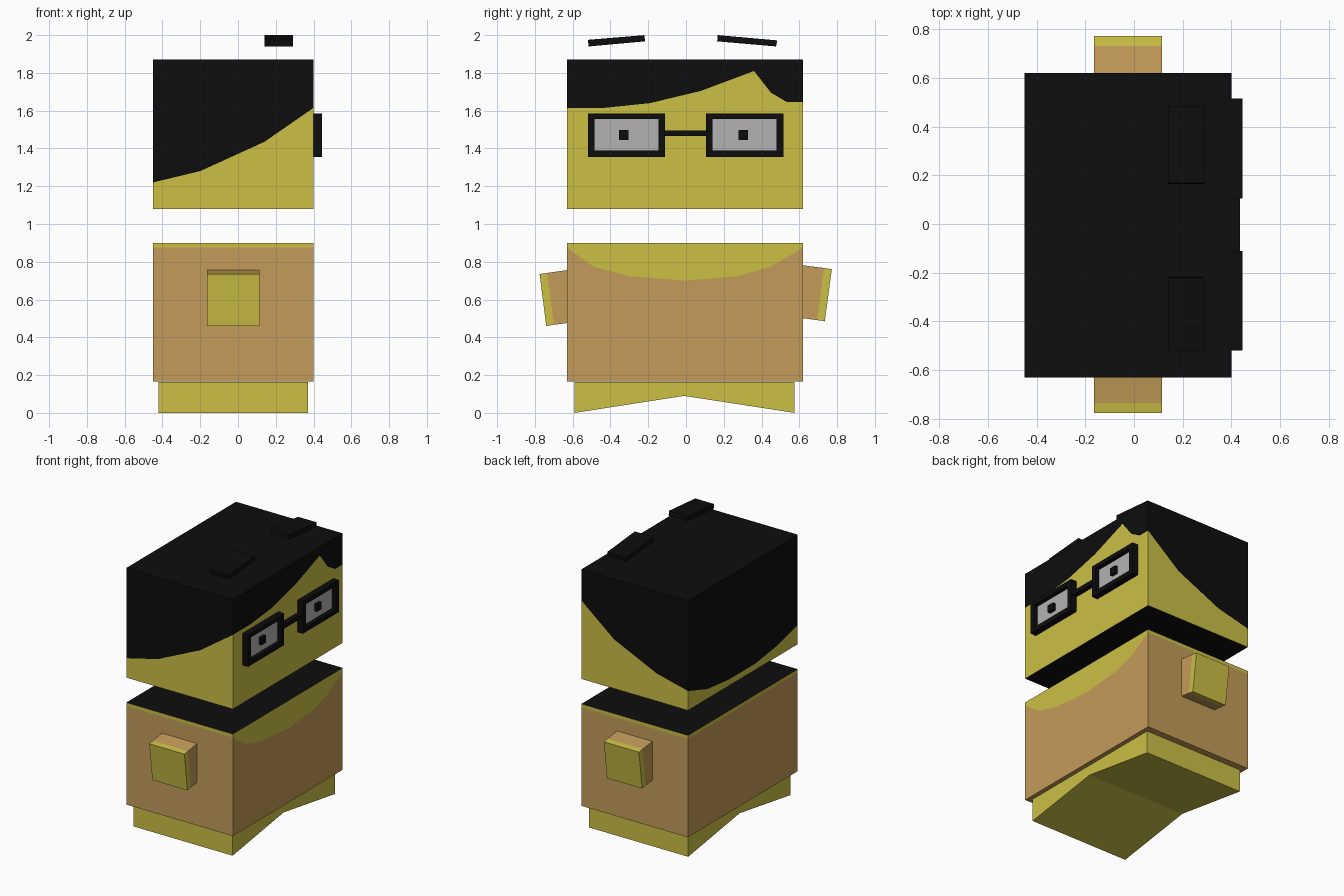
import bpy, bmesh

if "Cube" in bpy.data.objects:
    bpy.data.objects.remove(bpy.data.objects["Cube"])


def material(name, r, g, b):
    m = bpy.data.materials.new(name)
    m.diffuse_color = (r, g, b, 1)
    m.use_nodes = True
    m.node_tree.nodes["Principled BSDF"].inputs["Base Color"].default_value = m.diffuse_color
    return m


SKIN = material("yellow_skin", 0.60, 0.53, 0.06)
SHIRT = material("tan_cloth", 0.55, 0.33, 0.10)
BLACK = material("black", 0.004, 0.004, 0.004)
LENS = material("lens_grey", 0.45, 0.45, 0.45)


def finish(name, bm, mats):
    bmesh.ops.recalc_face_normals(bm, faces=bm.faces[:])
    me = bpy.data.meshes.new(name)
    bm.to_mesh(me)
    bm.free()
    for m in mats:
        me.materials.append(m)
    ob = bpy.data.objects.new(name, me)
    bpy.context.collection.objects.link(ob)
    return ob


def loft(name, rings, mats, band_mats, cap_mats):
    """Join closed rings with quads; cap_mats None closes the loop into a tube."""
    bm = bmesh.new()
    vs = [[bm.verts.new(p) for p in r] for r in rings]
    n = len(rings[0])
    pairs = list(zip(vs, vs[1:]))
    if cap_mats is None:
        pairs.append((vs[-1], vs[0]))
    for (a, b), mi in zip(pairs, band_mats):
        for i in range(n):
            j = (i + 1) % n
            bm.faces.new((a[i], a[j], b[j], b[i])).material_index = mi
    if cap_mats is not None:
        for r, mi in zip((vs[0], vs[-1]), cap_mats):
            bm.faces.new(r).material_index = mi
    return finish(name, bm, mats)


def two_tone_block(name, line, z0, z1, mats, caps):
    """Block whose walls change colour along a line running round it."""
    rings = [[(x, y, z0) for x, y, z in line], line,
             [(x, y, z1) for x, y, z in line]]
    return loft(name, rings, mats, (0, 1), caps)


def prism(name, x0, x1, profile, mat):
    """Extrude a (y, z) profile along x."""
    rings = [[(x, y, z) for y, z in profile] for x in (x0, x1)]
    return loft(name, rings, [mat], (0,), (0, 0))


def rect(y0, y1, z0, z1):
    return [(y0, z0), (y1, z0), (y1, z1), (y0, z1)]


XB, XF, YL, YR = -0.45, 0.40, -0.63, 0.62

# Head: hairline round the four walls
side = [(-0.2, 1.28), (0.14, 1.435)]
hairline = [(XB, YL, 1.22)]
hairline += [(x, YL, z) for x, z in side]
hairline += [(XF, y, z) for y, z in (
    (YL, 1.615), (-0.43, 1.615), (-0.19, 1.64), (0.08, 1.705),
    (0.36, 1.81), (0.45, 1.695), (0.535, 1.645), (YR, 1.645))]
hairline += [(x, YR, z) for x, z in reversed(side)]
hairline += [(XB, y, z) for y, z in (
    (YR, 1.22), (0.4, 1.15), (0.15, 1.125), (-0.15, 1.125), (-0.4, 1.16))]
two_tone_block("head", hairline, 1.08, 1.87, [SKIN, BLACK], (1, 1))

# Body: scooped neckline on the face side
neckline = [(XB, YL, 0.875)]
neckline += [(XF, y, z) for y, z in (
    (YL, 0.875), (-0.49, 0.775), (-0.31, 0.725), (0.0, 0.70),
    (0.28, 0.725), (0.45, 0.775), (YR, 0.875))]
neckline += [(XB, YR, 0.875)]
two_tone_block("body", neckline, 0.165, 0.90, [SHIRT, SKIN, BLACK], (0, 2))

# Legs: block with a notched underside
prism("legs", -0.42, 0.37,
      [(-0.59, 0.005), (-0.01, 0.095), (0.575, 0.005), (0.575, 0.168), (-0.59, 0.168)], SKIN)
bpy.data.objects["legs"].location.z = -0.005

# Arms: tilted sleeve with a hand band at the tip; (y, z top, y, z bottom)
for label, cuts in (
        ("left", ((-0.60, 0.76, -0.60, 0.48), (-0.735, 0.741, -0.70, 0.466),
                  (-0.775, 0.735, -0.74, 0.46))),
        ("right", ((0.59, 0.785, 0.59, 0.505), (0.73, 0.767, 0.695, 0.491),
                   (0.772, 0.761, 0.735, 0.485)))):
    rings = [[(-0.165, yt, zt), (0.115, yt, zt), (0.115, yb, zb), (-0.165, yb, zb)]
             for yt, zt, yb, zb in cuts]
    loft(label + "_arm", rings, [SHIRT, SKIN], (0, 1), (0, 1))

# Glasses: hollow frames, lenses and pupils
for label, yc in (("left", -0.315), ("right", 0.31)):
    outer = rect(yc - 0.205, yc + 0.205, 1.355, 1.585)
    inner = rect(yc - 0.17, yc + 0.17, 1.388, 1.555)
    rings = [[(x, y, z) for y, z in prof] for x, prof in (
        (XF, outer), (0.445, outer), (0.445, inner), (XF, inner))]
    loft(label + "_glasses_frame", rings, [BLACK], (0,) * 4, None)
    prism(label + "_lens", XF, 0.415, inner, LENS)
    py = -0.33 if yc < 0 else 0.303
    prism(label + "_pupil", 0.41, 0.437, rect(py - 0.026, py + 0.026, 1.445, 1.497), BLACK)
prism("glasses_bridge", XF, 0.435, rect(-0.115, 0.11, 1.465, 1.495), BLACK)

# Floating eyebrows
prism("left_eyebrow", 0.14, 0.29,
      [(-0.515, 1.94), (-0.217, 1.967), (-0.22, 2.0), (-0.52, 1.975)], BLACK)
prism("right_eyebrow", 0.14, 0.29,
      [(0.165, 1.967), (0.477, 1.94), (0.483, 1.972), (0.168, 2.0)], BLACK)
